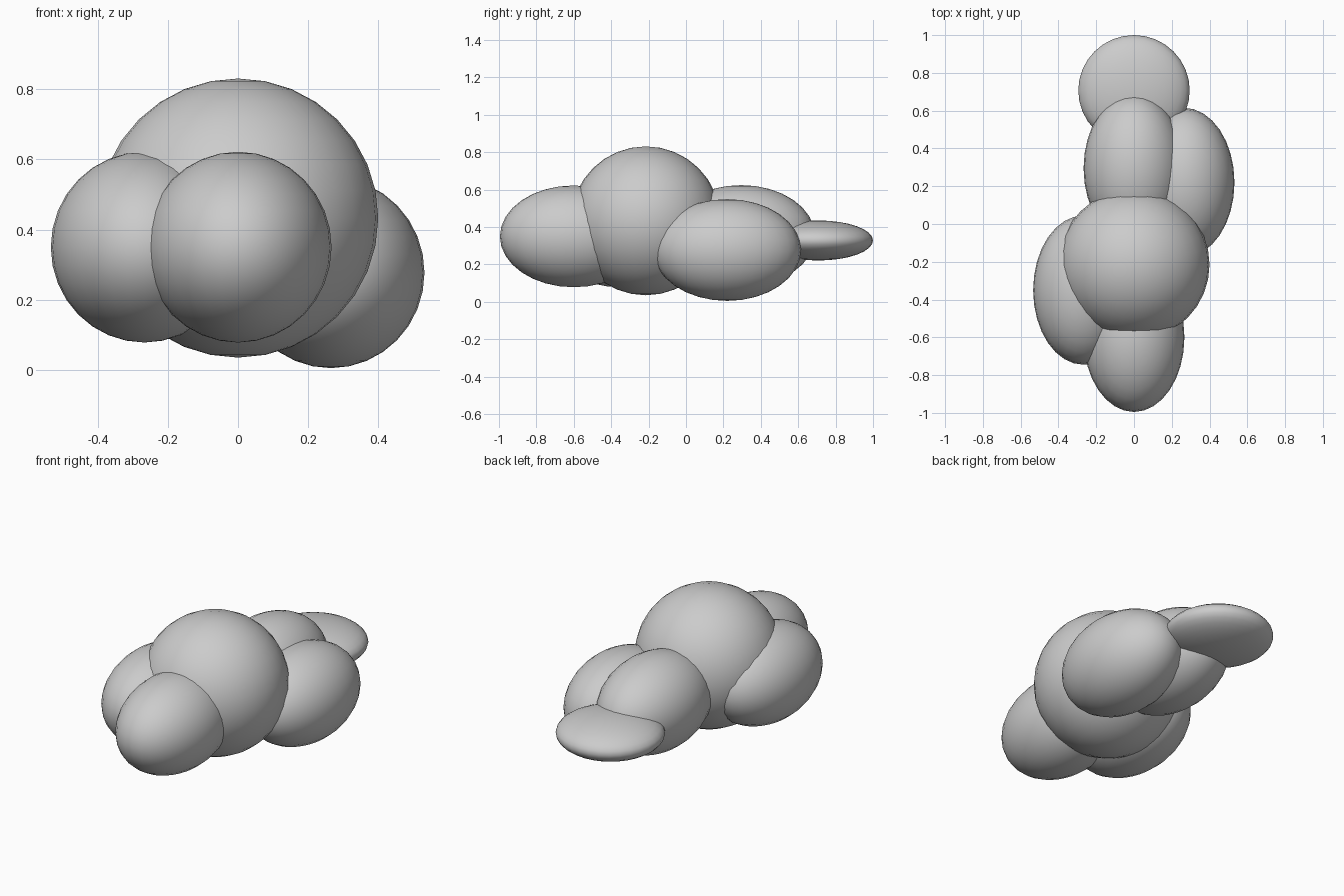
import bpy

if "Cube" in bpy.data.objects:
    bpy.data.objects.remove(bpy.data.objects["Cube"])

# One plain grey for the whole model
grey = bpy.data.materials.new("plain grey")
grey.diffuse_color = (0.6, 0.6, 0.6, 1)
grey.use_nodes = True
grey.node_tree.nodes["Principled BSDF"].inputs["Base Color"].default_value = grey.diffuse_color


def ellipsoid(name, centre, radii):
    bpy.ops.mesh.primitive_uv_sphere_add(segments=32, ring_count=16, radius=1, location=centre)
    ob = bpy.context.object
    ob.name = name
    ob.scale = radii
    bpy.ops.object.transform_apply(location=False, rotation=False, scale=True)
    bpy.ops.object.shade_smooth()
    ob.data.materials.append(grey)
    return ob


# Large round middle
ellipsoid("main_body", (0, -0.215, 0.433), (0.40, 0.40, 0.398))

# Four equal egg-shaped lobes around it
lobes = {
    "front_lobe": (0, -0.60, 0.35),
    "left_lobe": (-0.267, -0.35, 0.35),
    "right_lobe": (0.265, 0.22, 0.277),
    "back_lobe": (0, 0.295, 0.352),
}
for name, centre in lobes.items():
    ellipsoid(name, centre, (0.267, 0.395, 0.272))

# Flattened disc at the back
ellipsoid("tail_disc", (0, 0.707, 0.328), (0.295, 0.293, 0.107))
